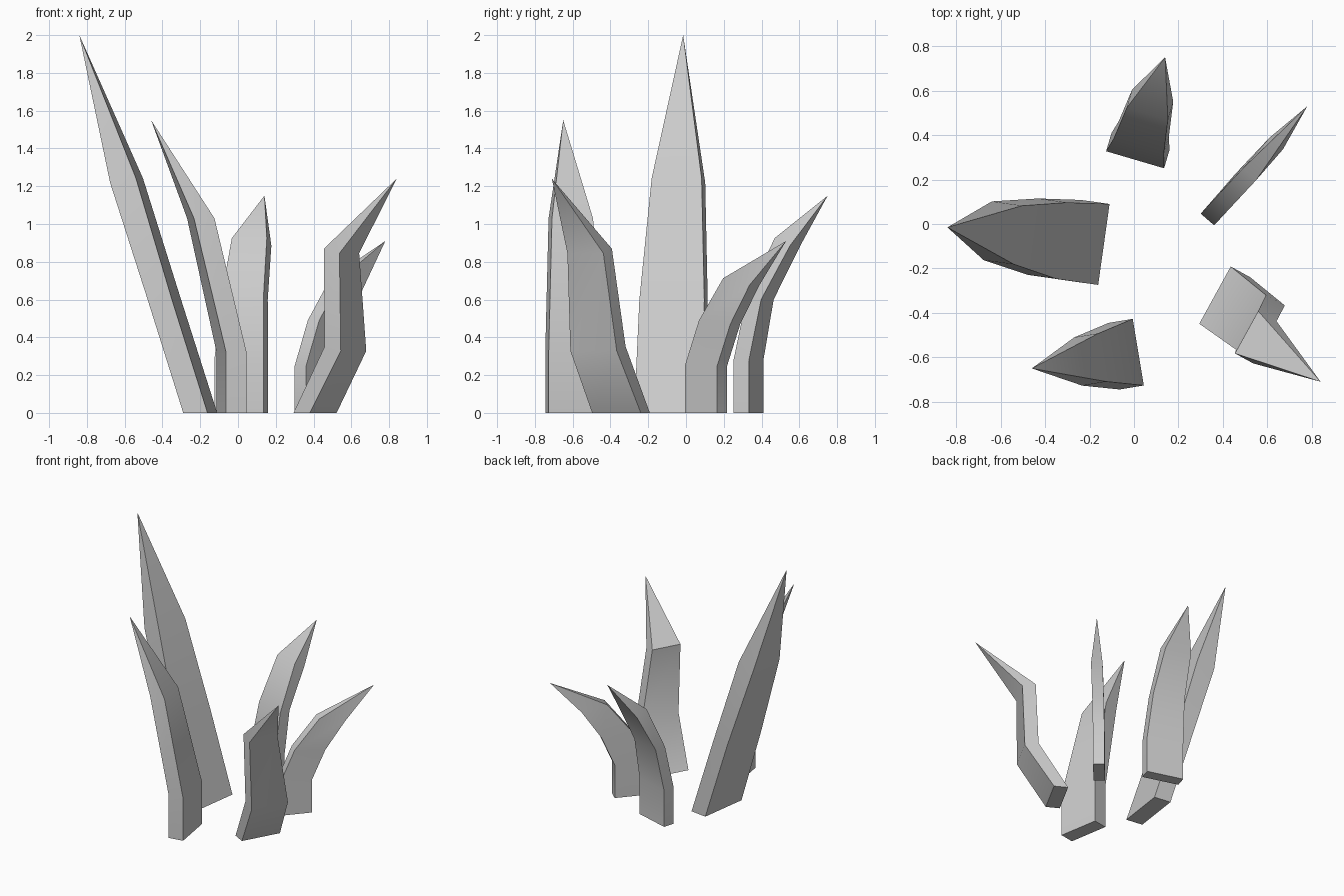
import bpy, bmesh
from math import radians
from mathutils import Matrix, Vector

default_cube = bpy.data.objects.get("Cube")
if default_cube:
    bpy.data.objects.remove(default_cube, do_unlink=True)

# One plain grey for the whole cluster
grey = bpy.data.materials.new("plain_grey")
grey.use_nodes = True
grey.diffuse_color = (0.6, 0.6, 0.6, 1)
grey.node_tree.nodes["Principled BSDF"].inputs["Base Color"].default_value = grey.diffuse_color


def section(bm, heading, centre, depth, width, tilt=0):
    """Rectangular cross-section; depth runs along the heading, tilt drops the outer edge."""
    turn = Matrix.Rotation(radians(heading), 3, "Z")
    corners = ((-1, -1), (1, -1), (1, 1), (-1, 1))
    return [bm.verts.new(Vector(centre) + turn @ Vector((a * depth / 2, b * width / 2, -a * tilt)))
            for a, b in corners]


def blade(name, heading, tip, sections):
    """Skin the cross-sections from base to top and close them to a point."""
    bm = bmesh.new()
    rings = [section(bm, heading, *s) for s in sections]
    bm.faces.new(reversed(rings[0]))
    for low, high in zip(rings, rings[1:]):
        for i in range(4):
            j = (i + 1) % 4
            bm.faces.new((low[i], low[j], high[j], high[i]))
    point = bm.verts.new(tip)
    for i in range(4):
        bm.faces.new((rings[-1][i], rings[-1][(i + 1) % 4], point))
    bmesh.ops.recalc_face_normals(bm, faces=bm.faces)

    mesh = bpy.data.meshes.new(name)
    bm.to_mesh(mesh)
    bm.free()
    mesh.materials.append(grey)
    obj = bpy.data.objects.new(name, mesh)
    bpy.context.collection.objects.link(obj)

    # Soft bends along the blade, crisp corners
    bpy.ops.object.select_all(action="DESELECT")
    obj.select_set(True)
    bpy.context.view_layer.objects.active = obj
    bpy.ops.object.shade_smooth_by_angle(angle=radians(40))
    return obj


# Each section: centre, depth, width, tilt
# Tallest blade, leaning right
blade("tall_blade", 172, (-0.84, -0.015, 2), [
    ((-0.2, -0.083, 0), 0.13, 0.368),
    ((-0.39, -0.066, 0.6), 0.13, 0.347),
    ((-0.59, -0.04, 1.23), 0.138, 0.267, 0.012),
])

# Front blade, upright then bending right
blade("front_blade", 189.5, (-0.46, -0.65, 1.55), [
    ((-0.035, -0.586, 0), 0.11, 0.304),
    ((-0.035, -0.586, 0.325), 0.11, 0.304),
    ((-0.197, -0.61, 1.03), 0.11, 0.22),
])

# Back blade, curving backwards
blade("back_blade", 73.6, (0.14, 0.75, 1.15), [
    ((0.017, 0.33, 0), 0.085, 0.272),
    ((0.017, 0.33, 0.275), 0.085, 0.272),
    ((0.033, 0.391, 0.6), 0.083, 0.235),
    ((0.072, 0.537, 0.905), 0.085, 0.193, 0.02),
])

# Short blade, curving along its broad side
blade("short_blade", 49, (0.78, 0.53, 0.91), [
    ((0.405, 0.106, 0), 0.227, 0.08),
    ((0.405, 0.106, 0.25), 0.227, 0.08),
    ((0.472, 0.178, 0.48), 0.22, 0.08, 0.01),
    ((0.58, 0.293, 0.695), 0.185, 0.08, 0.018),
])

# Crooked blade, leaning out, upright, then out again
blade("crooked_blade", -28.8, (0.84, -0.71, 1.24), [
    ((0.408, -0.344, 0), 0.099, 0.294),
    ((0.569, -0.466, 0.34), 0.097, 0.28, 0.012),
    ((0.548, -0.51, 0.857), 0.094, 0.217, 0.012),
])
